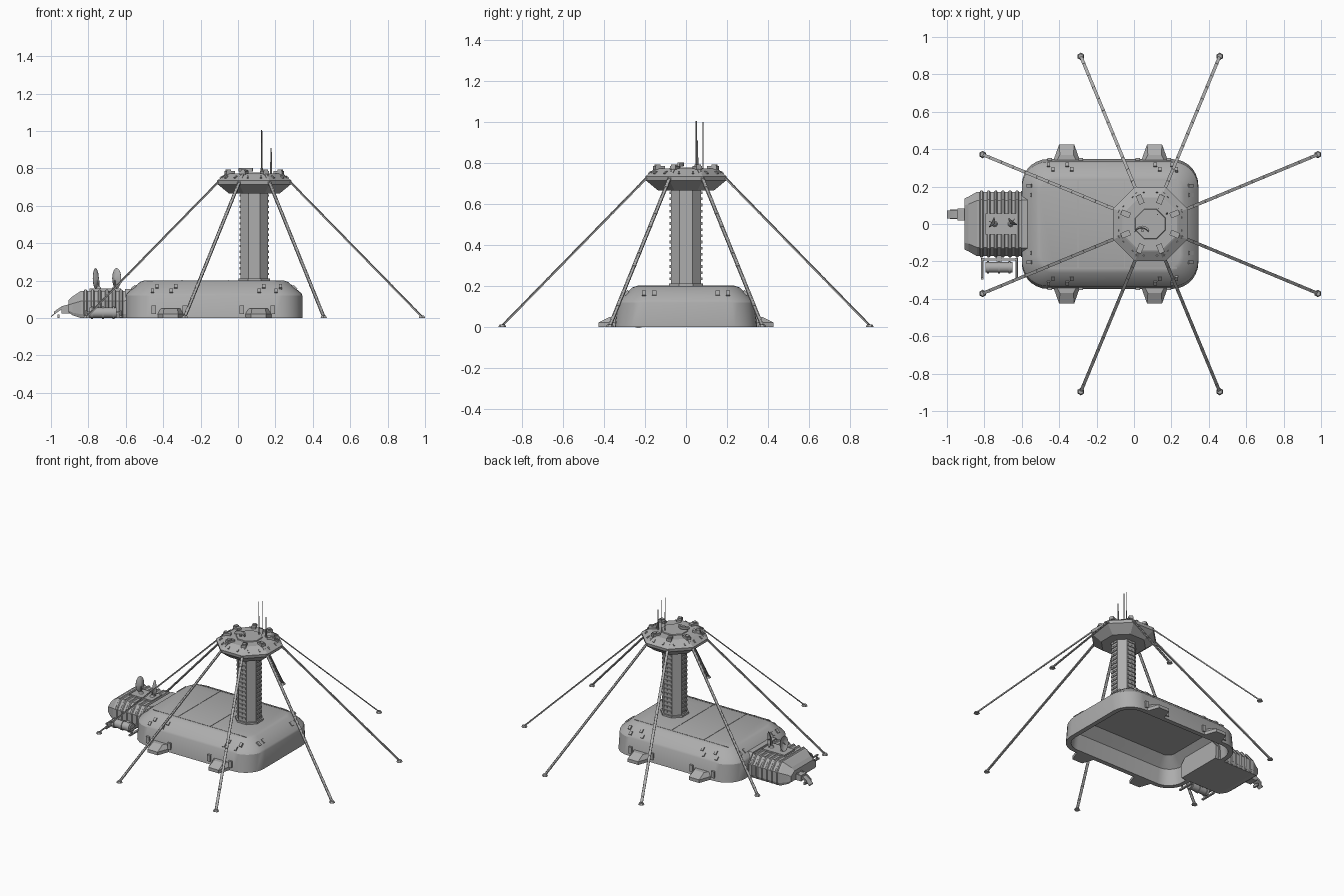
import bpy, bmesh
from math import pi, cos, sin, radians
from mathutils import Vector, Matrix

cube = bpy.data.objects.get("Cube")
if cube:
    bpy.data.objects.remove(cube)

grey = bpy.data.materials.new("hull grey")
grey.use_nodes = True
tone = (0.42, 0.42, 0.42, 1)
grey.diffuse_color = tone
grey.node_tree.nodes["Principled BSDF"].inputs["Base Color"].default_value = tone

TOWER = Vector((0.087, 0, 0))


def finish(name, bm, smooth=True):
    bmesh.ops.recalc_face_normals(bm, faces=bm.faces)
    mesh = bpy.data.meshes.new(name)
    bm.to_mesh(mesh)
    bm.free()
    ob = bpy.data.objects.new(name, mesh)
    bpy.context.collection.objects.link(ob)
    mesh.materials.append(grey)
    if smooth:
        bpy.ops.object.select_all(action='DESELECT')
        ob.select_set(True)
        bpy.context.view_layer.objects.active = ob
        bpy.ops.object.shade_smooth_by_angle(angle=radians(28))
    return ob


def loft(name, rings, smooth=True):
    """Skin a list of equal point rings and cap both ends."""
    bm = bmesh.new()
    rows = [[bm.verts.new(p) for p in ring] for ring in rings]
    for a, b in zip(rows, rows[1:]):
        for i in range(len(a)):
            j = (i + 1) % len(a)
            bm.faces.new((a[i], a[j], b[j], b[i]))
    bm.faces.new(rows[0])
    bm.faces.new(rows[-1])
    return finish(name, bm, smooth)


def blocks(name, items):
    """Many boxes in one object: (centre, size, rotation matrix)."""
    bm = bmesh.new()
    for loc, size, rot in items:
        m = Matrix.Translation(loc) @ rot.to_4x4() @ Matrix.Diagonal((*size, 1))
        bmesh.ops.create_cube(bm, size=1, matrix=m)
    return finish(name, bm, False)


def rod(name, a, b, r1, r2=None, sides=10):
    a, b = Vector(a), Vector(b)
    bm = bmesh.new()
    m = Matrix.Translation((a + b) / 2) @ (b - a).to_track_quat('Z', 'Y').to_matrix().to_4x4()
    bmesh.ops.create_cone(bm, cap_ends=True, segments=sides, radius1=r1,
                          radius2=r1 if r2 is None else r2, depth=(b - a).length, matrix=m)
    return finish(name, bm)


def rounded(hx, hy, r, z, n=7):
    pts = []
    for k, (sx, sy) in enumerate(((1, 1), (-1, 1), (-1, -1), (1, -1))):
        for i in range(n + 1):
            t = (k + i / n) * pi / 2
            pts.append((-0.128 + sx * (hx - r) + r * cos(t), sy * (hy - r) + r * sin(t), z))
    return pts


def octagon(apothem, z):
    r = apothem / cos(pi / 8)
    return [TOWER + Vector((r * cos((k + .5) * pi / 4), r * sin((k + .5) * pi / 4), z)) for k in range(8)]


def turn(axis, angle):
    return Matrix.Rotation(angle, 3, axis)


FLAT = Matrix.Identity(3)

# Hollow base hall: inner ceiling, rim, walls, sloped shoulder, roof
loft("base_hall", [rounded(.36, .235, .05, .17), rounded(.43, .3, .1, .11), rounded(.44, .315, .11, 0),
                   rounded(.472, .347, .14, 0), rounded(.472, .333, .14, .12), rounded(.467, .325, .14, .132),
                   rounded(.395, .262, .09, .193), rounded(.375, .24, .08, .2)])

# Base details: side feet, clips on walls and shoulders, roof seams
clips = []
for s in (1, -1):
    for x in (-.36, .11):
        out = [[(x - w, s * .32, z), (x + w, s * .32, z), (x + v, s * y, z), (x - v, s * y, z)]
               for w, v, y, z in ((.078, .04, .426, 0), (.078, .04, .426, .022), (.062, .036, .37, .05))]
        loft("base_foot", out, False)
        for d in (-.09, .075):
            clips.append(((x + d, s * .343, .043), (.024, .02, .045), FLAT))
    for x in (-.46, -.36, .11, .2):
        for d in (-.012, .012):
            clips.append(((x + d + .015, s * (.302 - d), .155 + d), (.018, .026, .014), turn('X', -s * .75)))
    for x, face in ((-.558, -1), (.302, 1)):
        for d in (-.025, .025):
            clips.append(((x, s * .18 + d, .162), (.03, .02, .014), turn('Y', face * .72)))
blocks("base_clips", clips)
seams = [((x, 0, .2005), (.004, .47, .003), FLAT) for x in (-.3, -.05)]
seams += [((-.13, s * .235, .2), (.72, .004, .003), FLAT) for s in (1, -1)]
blocks("roof_seams", seams)

# Octagonal tower with rows of ribs on its four main sides
loft("tower_shaft", [octagon(.074, .19), octagon(.074, .68)], False)
loft("tower_collar", [octagon(.084, .198), octagon(.084, .212)], False)
ribs = []
for q in range(4):
    rot = turn('Z', q * pi / 2)
    for i in range(15):
        z = .235 + i * .03
        for side in (-1, 1):
            ribs.append((TOWER + rot @ Vector((.076, side * .0145, z)), (.008, .025, .013), rot))
blocks("tower_ribs", ribs)

# Lookout head with raised roof panel
loft("head", [octagon(a, z) for a, z in ((.115, .665), (.135, .665), (.196, .715), (.199, .735),
                                         (.150, .768), (.142, .772))], False)
loft("head_roof_panel", [octagon(.082, .768), octagon(.078, .778)], False)
edge = []
for k in range(8):
    rot = turn('Z', k * pi / 4)
    for d in (-.035, .035):
        edge.append((TOWER + rot @ Vector((.176, d, .753)), (.02, .01, .008), rot @ turn('Y', .6)))
blocks("head_clips", edge)

# Eight flat stay cables with roof brackets and ground pads
for k in range(8):
    rot = turn('Z', (k + .5) * pi / 4)

    def at(r, z):
        return TOWER + rot @ Vector((r, 0, z))
    a, b = at(.15, .782), at(.965, .012)
    tilt = rot @ turn('Y', math_tilt) if (math_tilt := .757) else rot
    length = (b - a).length
    parts = [((a + b) / 2, (length, .011, .004), tilt)]
    side = rot @ Vector((0, .0065, 0))
    parts += [((a + b) / 2 + side * s, (length, .004, .007), tilt) for s in (1, -1)]
    parts += [(a.lerp(b, (i + .5) / 12), (.012, .018, .008), tilt) for i in range(12)]
    blocks("stay_cable", parts)
    blocks("stay_bracket", [(at(.142, .777), (.05, .03, .018), rot), (at(.15, .786), (.024, .022, .014), rot)])
    rod("ground_pad", at(.97, 0), at(.97, .012), .02, .014, 6)

# Masts and small roof dish
rod("tall_mast", (.125, .05, .77), (.125, .05, 1.005), .0035, .0025, 8)
rod("rear_mast", (.132, .083, .765), (.132, .083, 1.0), .0025, .0015, 8)
rod("short_mast", (.177, .055, .765), (.177, .055, .91), .006, .003, 8)
rod("roof_dish_post", (.045, -.035, .77), (.045, -.035, .79), .008)
arc = [(.04 + .042 * cos(t), -.065 + .042 * sin(t)) for t in [radians(30 + 20 * i) for i in range(7)]]
loft("roof_dish", [[(x, y, .784), (x + .004, y + .012, .784), (x + .004, y + .014, .803), (x, y + .004, .803)]
                   for x, y in arc])


# Side module: octagonal section along x with a tapered nose
def section(x, wide=1, low=0, high=.145, grow=0):
    half = [(.165, 0), (.172, .02), (.172, .09), (.125, .145)]
    pts = [(y * wide + grow, low + z / .145 * (high - low) + grow * (z > .1)) for y, z in half]
    return [(x, y, z) for y, z in pts] + [(x, -y, z) for y, z in reversed(pts)]


loft("module_body", [section(-.905, .8, .03, .095), section(-.885, .85, .015, .115),
                     section(-.84), section(-.53)], False)
loft("module_collar", [section(x, 1, 0, .15, .004) for x in (-.605, -.552)], False)
for i in range(6):
    x = -.825 + i * .038
    loft("module_rib", [section(x + dx, 1, .002, .145, g) for dx, g in ((0, 0), (.005, .006), (.015, .006), (.02, 0))], False)
blocks("module_roof_plate", [((-.71, 0, .15), (.17, .11, .014), FLAT)])

# Two upright oval dishes on the module
for x, ang, solid in ((-.745, radians(62), True), (-.66, radians(-38), False)):
    rod("dish_post", (x, 0, .145), (x, 0, .2), .004)
    rod("dish_foot", (x, 0, .15), (x, 0, .168), .02, .008)
    rot = turn('Z', ang)
    rings = []
    for size, depth in ((.06, 0), (.8, .012), (1, .018), (.98, .02), (.78, .015), (.05, .004)):
        ring = [(.03 * size * cos(t), depth, .055 * size * sin(t)) for t in [i * pi / 10 for i in range(20)]]
        rings.append([Vector((x, 0, .212)) + rot @ Vector(p) for p in ring])
    loft("dish", rings)
    rod("dish_feed", Vector((x, 0, .212)), Vector((x, 0, .212)) + rot @ Vector((0, .035, 0)), .003, .002, 6)

# Tank on skids beside the module
rod("side_tank", (-.795, -.232, .028), (-.65, -.232, .028), .028, sides=16)
for x in (-.78, -.722, -.665):
    rod("tank_band", (x - .006, -.232, .028), (x + .006, -.232, .028), .033, sides=16)
skids = []
for x in (-.812, -.627):
    skids += [((x, -.24, .007), (.014, .115, .01), FLAT), ((x, -.24, .035), (.01, .1, .008), FLAT)]
    skids += [((x, -.232 + d, .02), (.008, .01, .03), FLAT) for d in (-.045, .045)]
skids += [((-.72, -.19, .03), (.19, .01, .008), FLAT), ((-.72, -.18, .03), (.03, .04, .012), FLAT)]
blocks("tank_skids", skids)

# Curved chute with side rails at the nose
path = [(-1.0 + .1 * i / 6, .004 + .052 * sin(i / 6 * pi / 2)) for i in range(7)]
loft("nose_chute", [[(x, .03, z), (x, .072, z), (x, .072, z + .006), (x, .03, z + .006)] for x, z in path])
for y in (.026, .072):
    loft("chute_rail", [[(x, y, z), (x, y + .006, z), (x, y + .006, z + .016), (x, y, z + .016)] for x, z in path[1:]])
blocks("chute_housing", [((-.918, .051, .045), (.05, .062, .04), FLAT), ((-.96, .051, .01), (.012, .04, .018), FLAT)])
